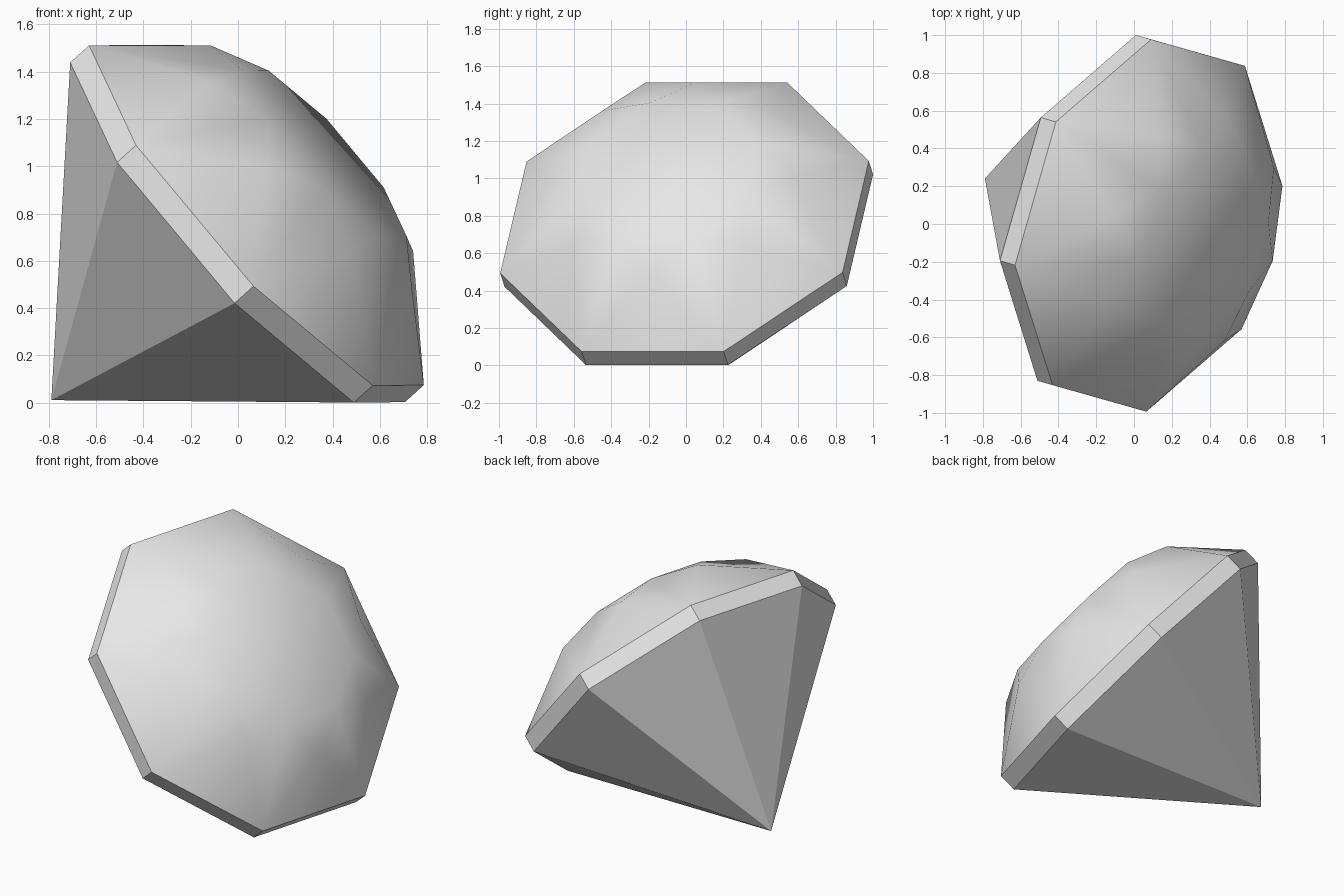
import bpy
import bmesh
from math import cos, sin, radians
from mathutils import Matrix, Vector

cube = bpy.data.objects.get("Cube")
if cube:
    bpy.data.objects.remove(cube, do_unlink=True)

SIDES = 8
STEP = 360 / SIDES

# Single grey material
grey = bpy.data.materials.new("gem_grey")
grey.use_nodes = True
colour = (0.8, 0.8, 0.8, 1)
grey.diffuse_color = colour
grey.node_tree.nodes["Principled BSDF"].inputs["Base Color"].default_value = colour

bm = bmesh.new()


def ring(radius, height, offset=0.0):
    """Eight points around the gem axis, turned by a fraction of a step."""
    angles = [radians(12 + STEP * (i + offset)) for i in range(SIDES)]
    return [bm.verts.new((radius * cos(a), radius * sin(a), height)) for a in angles]


# Rings from the culet up to the table
culet = bm.verts.new((0, 0, -1.194))
lower = ring(1.03, -0.11)
upper = ring(1.03, 0)
middle = ring(0.675, 0.318, 0.5)
table = ring(0.5, 0.4)

for i in range(SIDES):
    j = (i + 1) % SIDES
    bm.faces.new((culet, lower[j], lower[i]))                    # pavilion
    bm.faces.new((lower[i], lower[j], upper[j], upper[i]))       # girdle
    bm.faces.new((upper[i], upper[j], middle[i]))                # girdle facet
    bm.faces.new((upper[i], middle[i], table[i], middle[i - 1]))  # kite facet
    bm.faces.new((middle[i], table[j], table[i]))                # star facet
bm.faces.new(table)
bmesh.ops.recalc_face_normals(bm, faces=bm.faces)

# Lean the gem so it rests on one pavilion side
axis = Vector((0.7265, -0.2085, 0.655)).normalized()
side = Vector((-0.67, 0, 0.742))
side = (side - axis * side.dot(axis)).normalized()
lean = Matrix((side, axis.cross(side), axis)).transposed().to_4x4()
bm.transform(Matrix.Translation((0.078, -0.008, 0.793)) @ lean)

mesh = bpy.data.meshes.new("cut_gem")
bm.to_mesh(mesh)
bm.free()
mesh.materials.append(grey)
gem = bpy.data.objects.new("cut_gem", mesh)
bpy.context.collection.objects.link(gem)

# Soft crown, crisp girdle and pavilion
bpy.ops.object.select_all(action="DESELECT")
gem.select_set(True)
bpy.context.view_layer.objects.active = gem
bpy.ops.object.shade_smooth_by_angle(angle=radians(30))
